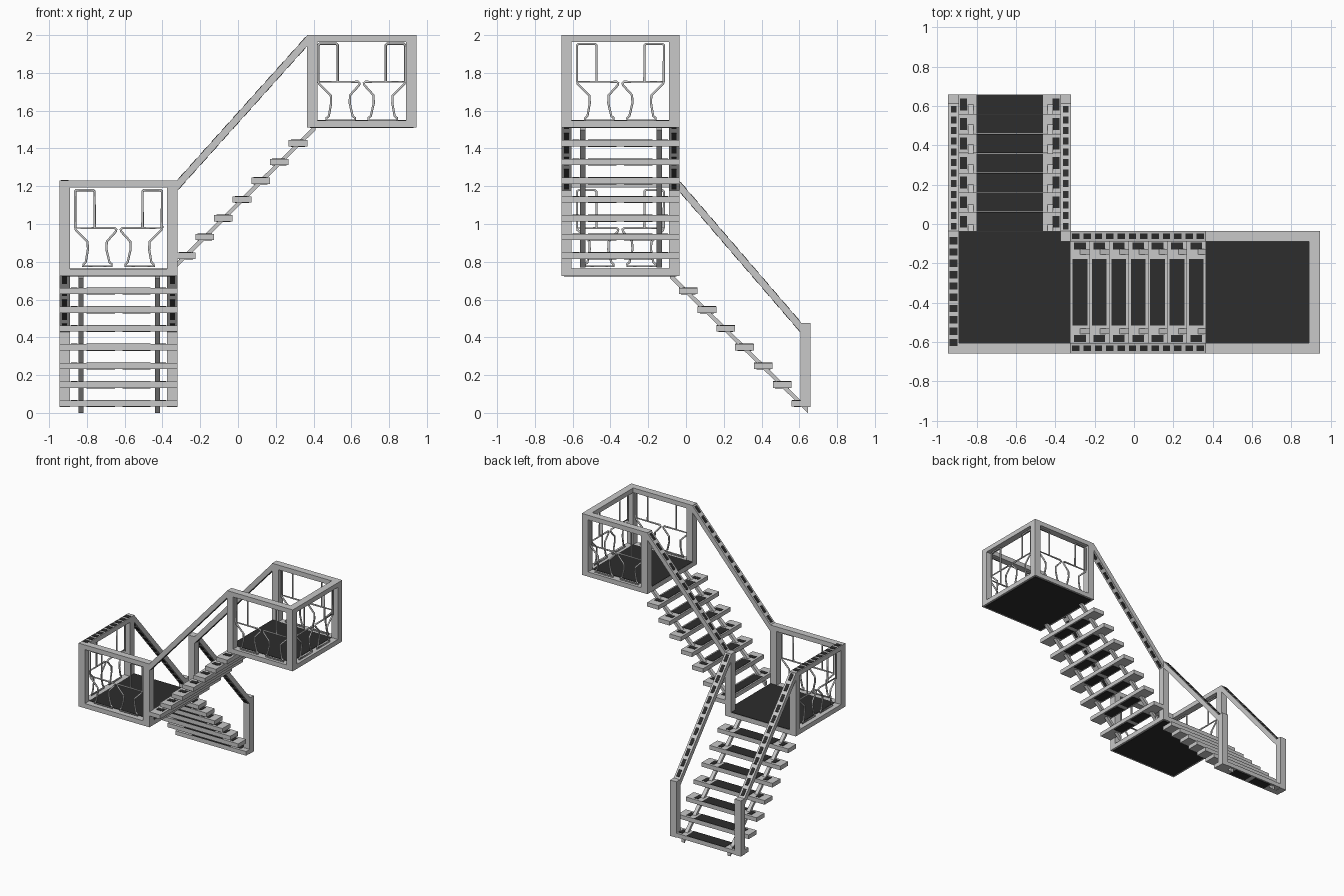
import bpy, bmesh

if "Cube" in bpy.data.objects:
    bpy.data.objects.remove(bpy.data.objects["Cube"])


def material(name, rgb):
    m = bpy.data.materials.new(name)
    m.diffuse_color = (*rgb, 1)
    m.use_nodes = True
    m.node_tree.nodes["Principled BSDF"].inputs["Base Color"].default_value = m.diffuse_color
    return m


LIGHT = material("light grey", (0.58, 0.58, 0.58))
DARK = material("charcoal", (0.026, 0.026, 0.026))


def build(name, prisms, mat):
    """Each prism: side profile [(s, z)...], axis of s ('x' or 'y'), low and high across."""
    bm = bmesh.new()
    for prof, axis, lo, hi in prisms:
        def at(s, z, w):
            return (s, w, z) if axis == 'x' else (w, s, z)
        a = [bm.verts.new(at(s, z, lo)) for s, z in prof]
        b = [bm.verts.new(at(s, z, hi)) for s, z in prof]
        bm.faces.new(a)
        bm.faces.new(b[::-1])
        for i in range(len(a)):
            j = (i + 1) % len(a)
            bm.faces.new((a[j], a[i], b[i], b[j]))
    bmesh.ops.recalc_face_normals(bm, faces=bm.faces)
    me = bpy.data.meshes.new(name)
    bm.to_mesh(me)
    bm.free()
    me.materials.append(mat)
    ob = bpy.data.objects.new(name, me)
    bpy.context.collection.objects.link(ob)
    return ob


def box(x0, x1, y0, y1, z0, z1):
    return ([(x0, z0), (x1, z0), (x1, z1), (x0, z1)], 'x', y0, y1)


def slab(s0, s1, z0, z1):
    return [(s0, z0), (s1, z0), (s1, z1), (s0, z1)]


def dashes(p, q, axis, lo, hi, n, up):
    """Row of thin plates along the line p-q, lying on its upper or lower side."""
    out = []
    for k in range(n):
        (s0, z0), (s1, z1) = [(p[0] + (q[0] - p[0]) * t, p[1] + (q[1] - p[1]) * t)
                              for t in ((k + 0.15) / n, (k + 0.8) / n)]
        out.append(([(s0, z0 - .001 * up), (s1, z1 - .001 * up),
                     (s1, z1 + .003 * up), (s0, z0 + .003 * up)], axis, lo, hi))
    return out


# Toilet-shaped railing outlines: tank, then bowl with pedestal
TANK = [(-.23, .243), (-.23, .437), (-.222, .444), (-.135, .444), (-.127, .437), (-.127, .243)]
BOWL = [(-.23, .243), (-.02, .243), (-.011, .236), (-.014, .225), (-.062, .172), (-.064, .13),
        (-.048, .062), (-.036, .052), (-.036, .04), (-.188, .04), (-.186, .052), (-.174, .062),
        (-.162, .13), (-.164, .17), (-.226, .232)]


def infill(name, axis, centre, fixed, base):
    cu = bpy.data.curves.new(name, 'CURVE')
    cu.dimensions = '3D'
    cu.bevel_depth = .0068
    cu.bevel_resolution = 1
    for side in (1, -1):
        for pts, closed in ((TANK, False), (BOWL, True)):
            sp = cu.splines.new('POLY')
            sp.points.add(len(pts) - 1)
            sp.use_cyclic_u = closed
            for p, (u, z) in zip(sp.points, pts):
                s = centre + side * u
                p.co = (s, fixed, base + z, 1) if axis == 'x' else (fixed, s, base + z, 1)
    cu.materials.append(LIGHT)
    bpy.context.collection.objects.link(bpy.data.objects.new(name, cu))


Y0, Y1, W = -.66, -.035, .055


def platform(name, x0, x1, z0, z1, sides):
    # corner posts, floor slab and top rails
    build(name + "_floor", [box(x0, x1, Y0, Y1, z0, z0 + .037)], LIGHT)
    build(name + "_posts", [box(x, x + W, y, y + W, z0 + .03, z1)
                            for x in (x0, x1 - W) for y in (Y0, Y1 - W)], LIGHT)
    spans = {'front': (x0, x1, Y0, Y0 + W), 'back': (x0, x1, Y1 - W, Y1),
             'left': (x0, x0 + W, Y0, Y1), 'right': (x1 - W, x1, Y0, Y1)}
    build(name + "_top_rails", [box(*spans[s], z1 - .037, z1) for s in sides], LIGHT)
    for s in sides:
        a = spans[s]
        if s in ('front', 'back'):
            infill(name + "_infill_" + s, 'x', (x0 + x1) / 2, (a[2] + a[3]) / 2, z0 + (z1 - z0 - .49) * .7)
        else:
            infill(name + "_infill_" + s, 'y', (Y0 + Y1) / 2, (a[0] + a[1]) / 2, z0 + (z1 - z0 - .49) * .7)


platform("lower_landing", -.945, -.32, .725, 1.23, ('front', 'left'))
platform("upper_landing", .365, .945, 1.51, 2.0, ('front', 'back', 'right'))

# Dark floor panels above and below each landing
build("lower_floor_panels", [box(-.89, -.375, -.605, -.037, .76, .765),
                             box(-.376, -.322, -.605, -.09, .76, .765),
                             box(-.93, -.335, -.645, -.05, .722, .73)], DARK)
build("upper_floor_panels", [box(.42, .89, -.605, -.09, 1.545, 1.55),
                             box(.366, .421, -.605, -.09, 1.545, 1.55),
                             box(.38, .93, -.645, -.05, 1.507, 1.515)], DARK)


def flight(name, axis, w0, w1, s0, ds, z0, dz, rail, stringer, edge):
    treads, plates, ends = [], [], []
    mid = (w0 + w1) / 2
    for i in range(7):
        s, z = s0 + ds * i, z0 + dz * i
        a, b = s - .0495, s + .0495
        treads.append((slab(a, b, z - .0165, z + .0165), axis, w0, w1))
        # dark middle on top, two patches underneath, small spots at the ends
        plates.append((slab(a + edge, b - edge, z + .015, z + .019), axis, mid - .17, mid + .17))
        plates.append((slab(a + .012, b - .012, z - .019, z - .015), axis, mid - .17, mid - .02))
        plates.append((slab(a + .012, b - .012, z - .019, z - .015), axis, mid + .02, mid + .17))
        for w in (w0 + .06, w1 - .095):
            ends.append((slab(s - .03, s + .03, z + .015, z + .019), axis, w, w + .035))
    build(name + "_treads", treads, LIGHT)
    build(name + "_tread_panels", plates, DARK)
    build(name + "_tread_end_spots", ends, DARK)
    # slim stringers
    (a, za), (b, zb) = stringer
    prof = [(a, za - .015), (b, zb - .015), (b, zb + .015), (a, za + .015)]
    build(name + "_stringers", [(prof, axis, w, w + .028) for w in (w0 + .1, w1 - .12)], LIGHT)
    # sloping handrails with dark dashes on top and underneath
    (a, za), (b, zb) = rail
    prof = [(a, za - .055), (b, zb - .055), (b, zb), (a, za)]
    sides = (w0, w1 - W)
    build(name + "_handrails", [(prof, axis, w, w + W) for w in sides], LIGHT)
    marks = []
    for w in sides:
        marks += dashes((a, za), (b, zb), axis, w + .014, w + .041, 12, 1)
        marks += dashes((a, za - .055), (b, zb - .055), axis, w + .014, w + .041, 12, -1)
    build(name + "_handrail_marks", marks, DARK)


flight("lower_flight", 'y', -.945, -.32, .0115, .0995, .645, -.0993,
       ((-.037, 1.23), (.612, .475)), ((-.085, .728), (.645, .015)), .001)
flight("upper_flight", 'x', Y0, Y1, -.275, .0987, .832, .0993,
       ((-.323, 1.23), (.368, 2.0)), ((-.323, .785), (.41, 1.512)), .012)

# Newel posts at the foot of the stairs
build("newel_posts", [box(x, x + W, .605, .658, .03, .475) for x in (-.945, -.375)], LIGHT)

# Dark marks along the left landing rail
build("landing_rail_marks", dashes((Y0 + .03, 1.23), (Y1 - .02, 1.23), 'y', -.938, -.897, 10, 1), DARK)
